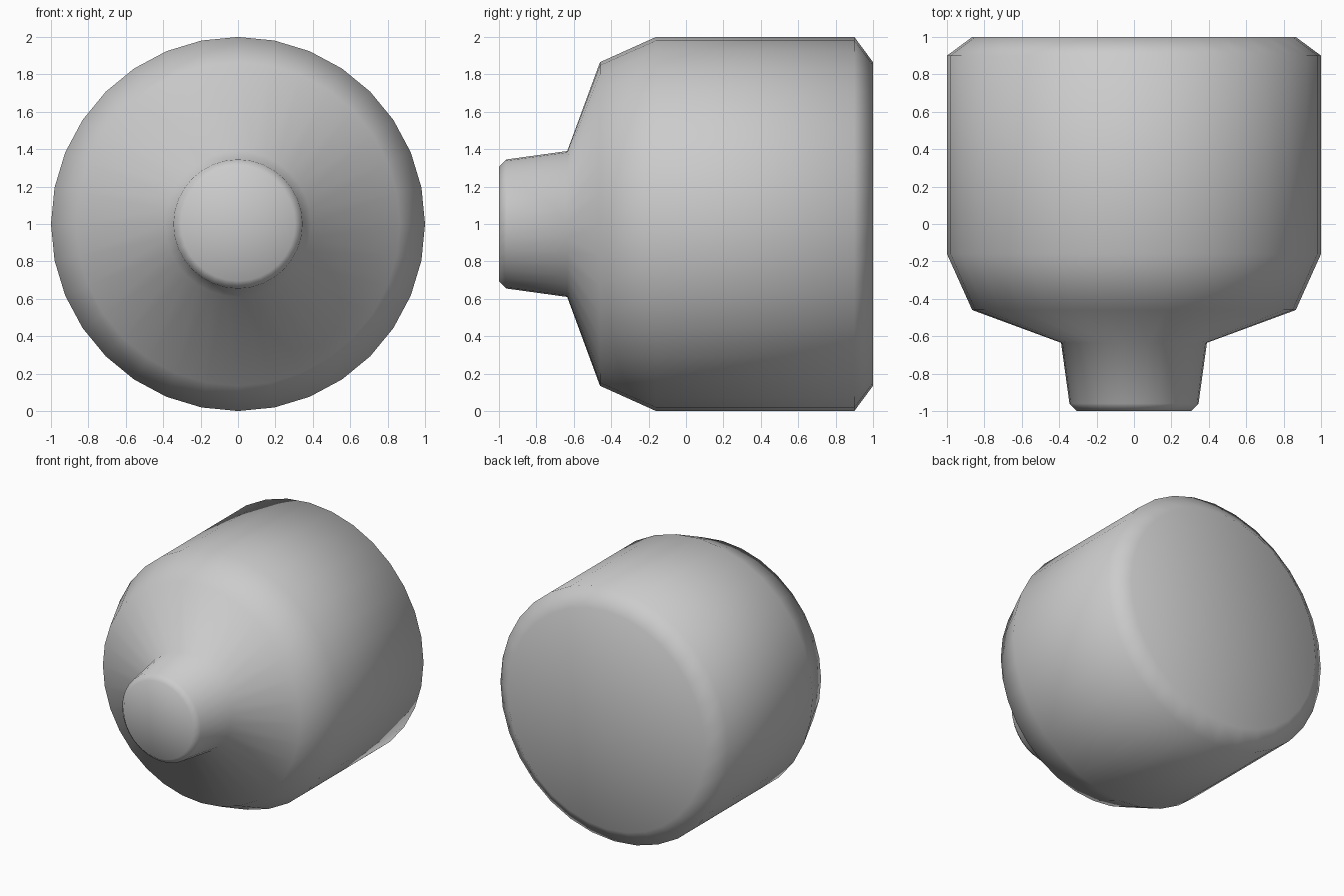
import bpy, bmesh
from math import sin, cos, tau

if "Cube" in bpy.data.objects:
    bpy.data.objects.remove(bpy.data.objects["Cube"])

SIDES = 32

# Half profile as (y along axis, radius), from nozzle tip to back
PROFILE = [(-1.0, 0.305), (-0.96, 0.345), (-0.635, 0.39), (-0.46, 0.865),
           (-0.16, 1.0), (0.9, 1.0), (1.0, 0.865)]


def lathe_y(name, profile, centre_z):
    """Revolve a profile around the y axis and close both ends with fans."""
    bm = bmesh.new()
    rings = [[bm.verts.new((r * cos(tau * i / SIDES), y, centre_z + r * sin(tau * i / SIDES)))
              for i in range(SIDES)] for y, r in profile]
    for a, b in zip(rings, rings[1:]):
        for i in range(SIDES):
            j = (i + 1) % SIDES
            bm.faces.new((a[i], a[j], b[j], b[i]))
    for ring, y in ((rings[0], profile[0][0]), (rings[-1], profile[-1][0])):
        tip = bm.verts.new((0, y, centre_z))
        for i in range(SIDES):
            bm.faces.new((ring[i], ring[(i + 1) % SIDES], tip))
    bmesh.ops.recalc_face_normals(bm, faces=bm.faces)
    for f in bm.faces:
        f.smooth = True
    mesh = bpy.data.meshes.new(name)
    bm.to_mesh(mesh)
    bm.free()
    obj = bpy.data.objects.new(name, mesh)
    bpy.context.collection.objects.link(obj)
    return obj


# Round body with tapered shoulder and nozzle
lathe_y("nozzle_body", PROFILE, 1.0)
